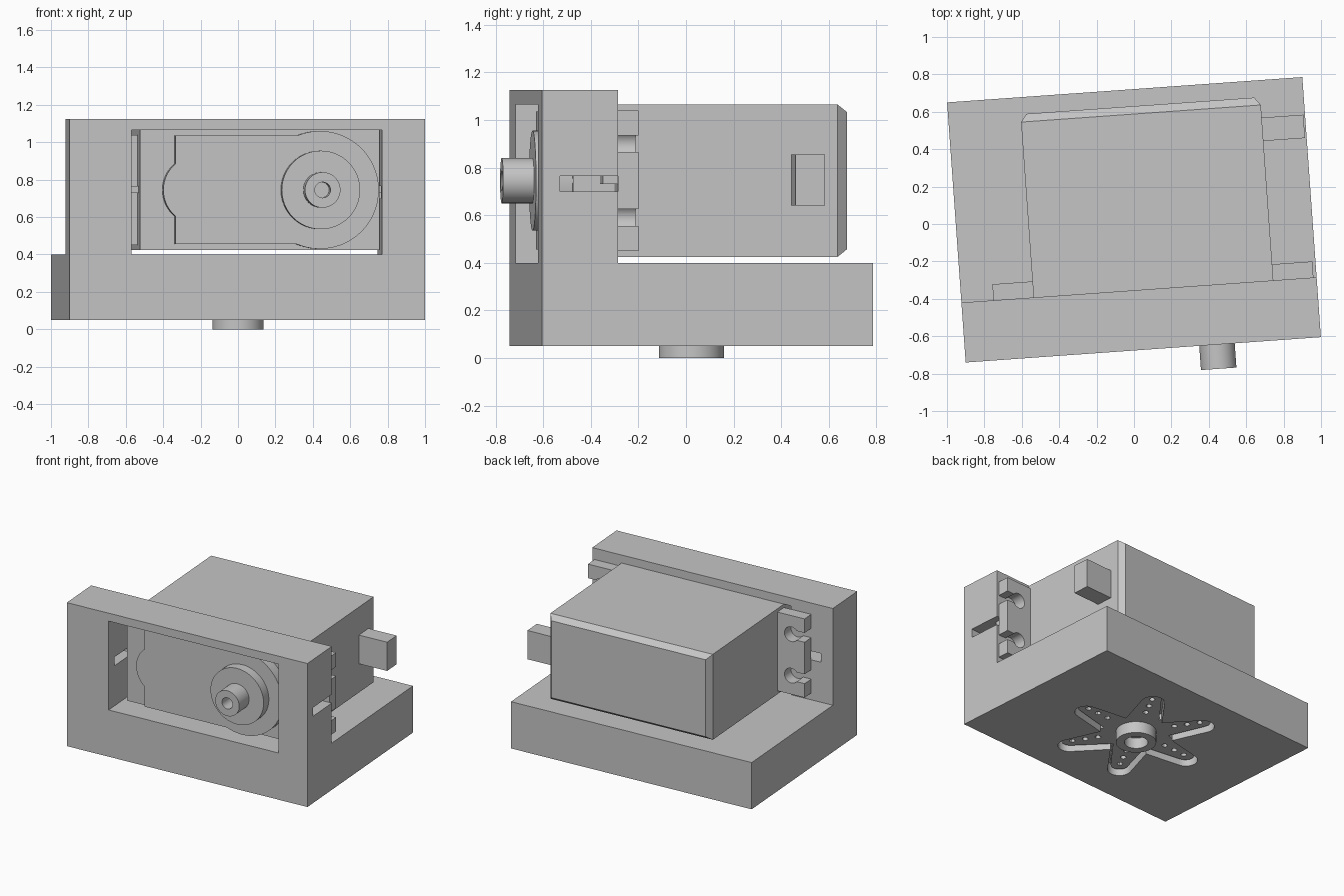
import bpy, bmesh
from math import sin, cos, pi, radians
from mathutils import Matrix

if "Cube" in bpy.data.objects:
    bpy.data.objects.remove(bpy.data.objects["Cube"])

grey = bpy.data.materials.new("plain_grey")
grey.use_nodes = True
COLOR = (0.56, 0.56, 0.56, 1)
grey.diffuse_color = COLOR
grey.node_tree.nodes["Principled BSDF"].inputs["Base Color"].default_value = COLOR

# The whole assembly is turned slightly about the vertical
PLACE = Matrix.Translation((0, 0.0225, 0)) @ Matrix.Rotation(radians(4.08), 4, "Z")
MID = 0.745      # servo centre height
AXLE = 0.395     # output shaft position
BACK = -0.376    # rear of the upright wall


def prism(name, pts, a, b, axis="z"):
    """Extrude a 2D outline between a and b along y or z."""
    bm = bmesh.new()
    def ring(h):
        return [bm.verts.new((p, h, q) if axis == "y" else (p, q, h)) for p, q in pts]
    lo, hi = ring(a), ring(b)
    bm.faces.new(lo)
    bm.faces.new(hi)
    for i in range(len(pts)):
        j = (i + 1) % len(pts)
        bm.faces.new((lo[i], lo[j], hi[j], hi[i]))
    bmesh.ops.recalc_face_normals(bm, faces=bm.faces)
    me = bpy.data.meshes.new(name)
    bm.to_mesh(me)
    bm.free()
    me.materials.append(grey)
    ob = bpy.data.objects.new(name, me)
    bpy.context.collection.objects.link(ob)
    ob.matrix_world = PLACE
    return ob


def box(name, x, y, z):
    return prism(name, [(x[0], y[0]), (x[1], y[0]), (x[1], y[1]), (x[0], y[1])], *z)


def arc(cx, cy, r, start, end, n):
    return [(cx + r * cos(radians(start + (end - start) * i / n)),
             cy + r * sin(radians(start + (end - start) * i / n))) for i in range(n + 1)]


def circle(cx, cy, r, n=48):
    return arc(cx, cy, r, 0, 360, n)[:-1]


def activate(ob):
    bpy.ops.object.select_all(action="DESELECT")
    ob.select_set(True)
    bpy.context.view_layer.objects.active = ob


def cut(ob, *cutters):
    activate(ob)
    for c in cutters:
        m = ob.modifiers.new("cut", "BOOLEAN")
        m.operation, m.solver, m.object = "DIFFERENCE", "EXACT", c
        bpy.ops.object.modifier_apply(modifier=m.name)
        bpy.data.objects.remove(c)


def smooth(ob):
    activate(ob)
    bpy.ops.object.shade_smooth_by_angle(angle=radians(30))


def star(tip, r, valley):
    """Six-armed outline with rounded tips."""
    pts = []
    for k in range(6):
        t = 60 * k
        a = radians(t)
        pts += arc(tip * cos(a), tip * sin(a), r, t - 80, t + 80, 10)
        b = radians(t + 30)
        pts.append((valley * cos(b), valley * sin(b)))
    return pts


# Bracket: L-shaped block with a window, a cable slot and a star recess
side = [(-0.697, 0.05), (0.697, 0.05), (0.697, 0.4), (BACK, 0.4), (BACK, 1.125), (-0.697, 1.125)]
bracket = prism("bracket", side, -0.952, 0.952)
for v in bracket.data.vertices:
    y, z, x = v.co
    v.co = (x, y, z)
cut(bracket,
    prism("window", [(-0.621, 0.4), (0.722, 0.4), (0.722, 1.065), (-0.621, 1.065)], -0.8, -0.3, "y"),
    box("cable_slot", (-0.86, 1.1), (-0.622, -0.3), (0.7, 0.765)),
    prism("star_recess", star(0.47, 0.08, 0.25), 0, 0.13))
smooth(bracket)

# Servo horn with rows of holes, and its hub
horn = prism("servo_horn", star(0.465, 0.06, 0.225), 0.085, 0.13)
cut(horn, *[prism("horn_hole", circle(r * cos(k * pi / 3), r * sin(k * pi / 3), 0.02, 12), 0.05, 0.12)
            for k in range(6) for r in (0.27, 0.36, 0.45)])
smooth(horn)
hub = prism("horn_hub", circle(0, 0, 0.137), 0, 0.1)
cut(hub, prism("hub_bore", circle(0, 0, 0.08), -0.1, 0.08))
smooth(hub)

# Servo body with a bevelled rear cap
body = box("servo_body", (-0.565, 0.72), (-0.55, 0.564), (0.425, 1.065))
bm = bmesh.new()
bm.from_mesh(body.data)
rear = max(bm.faces, key=lambda f: f.calc_center_median().y)
bmesh.ops.inset_region(bm, faces=[rear], thickness=0.045, depth=0.042)
bm.to_mesh(body.data)
bm.free()

# Raised gear case on the front of the body
outline = arc(AXLE, MID, 0.315, -113, 113, 48)
outline += [(-0.38, MID + 0.29)] + arc(-0.262, MID, 0.183, 130, 230, 16) + [(-0.38, MID - 0.29)]
smooth(prism("gear_case", outline, -0.627, -0.54, "y"))
smooth(prism("shaft_collar", circle(AXLE, MID, 0.21), -0.697, -0.62, "y"))
shaft = prism("output_shaft", circle(AXLE, MID, 0.095), -0.827, -0.69, "y")
cut(shaft, prism("screw_bore", circle(AXLE, MID, 0.042, 24), -0.9, -0.72, "y"))
smooth(shaft)

# Mounting ears with open screw holes and a stiffening rib
for name, inner, s in (("left", 0.72, 1), ("right", -0.565, -1)):
    end, hole = inner + s * 0.215, inner + s * 0.11
    xs = sorted((inner, end))
    ear = box(name + "_ear", xs, (BACK, -0.29), (MID - 0.295, MID + 0.295))
    for z in (MID - 0.155, MID + 0.155):
        cut(ear, prism("ear_hole", circle(hole, z, 0.055, 32), -0.5, -0.2, "y"),
            box("ear_slot", sorted((hole, end + s * 0.1)), (-0.5, -0.2), (z - 0.035, z + 0.035)))
    smooth(ear)
    rib = sorted((inner, inner + s * 0.18))
    box(name + "_ear_rib", rib, (-0.437, BACK), (MID - 0.015, MID + 0.02))

# Cable exit block
box("cable_block", (0.72, 0.943), (0.371, 0.496), (0.64, 0.855))
